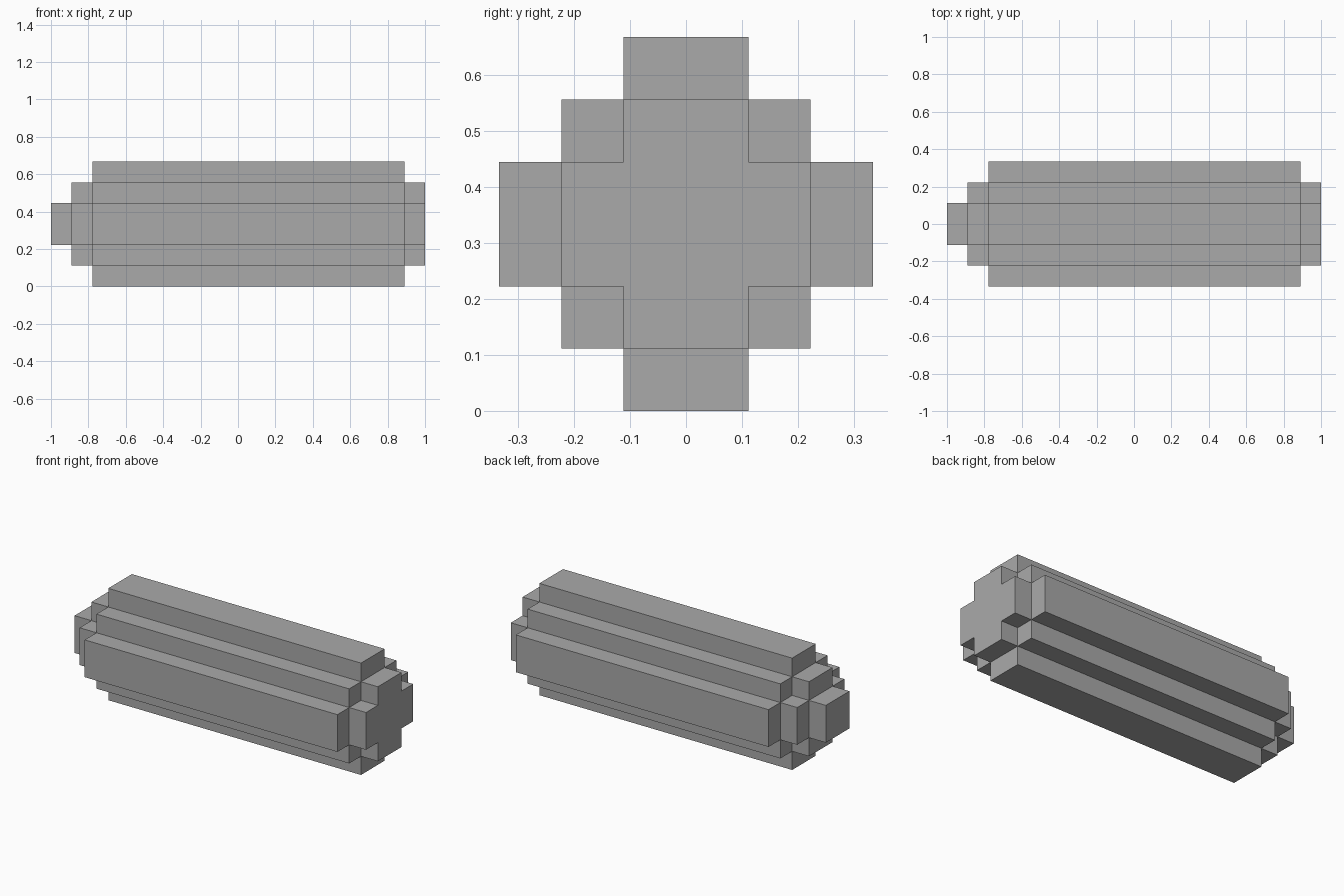
import bpy, bmesh
from mathutils import Vector

cube = bpy.data.objects.get("Cube")
if cube:
    bpy.data.objects.remove(cube, do_unlink=True)

U = 1 / 9  # one block step

# Stepped blocks: x start, x end, half depth, half height (in steps)
BLOCKS = [
    (-7, 8, 3, 1), (-7, 8, 2, 2), (-7, 8, 1, 3),  # long body
    (-8, 9, 2, 1), (-8, 9, 1, 2),                 # cross-shaped ends
    (-9, 9, 1, 1),                                # core with end nub
]
X_CUTS = [-9, -8, -7, 8, 9]
SIDE_CUTS = [-3, -2, -1, 1, 2, 3]
CUTS = [X_CUTS, SIDE_CUTS, SIDE_CUTS]


def solid(cell):
    """True when the grid cell lies inside any block."""
    if any(not 0 <= c < len(cuts) - 1 for c, cuts in zip(cell, CUTS)):
        return False
    x, y, z = [(cuts[c] + cuts[c + 1]) / 2 for c, cuts in zip(cell, CUTS)]
    return any(a < x < b and abs(y) < hy and abs(z) < hz
               for a, b, hy, hz in BLOCKS)


def add_side(bm, cell, axis, side):
    """Add the outer quad of a cell on one side of one axis."""
    u, v = (axis + 1) % 3, (axis + 2) % 3
    ring = [(0, 0), (1, 0), (1, 1), (0, 1)]
    if not side:
        ring.reverse()
    verts = []
    for du, dv in ring:
        p = Vector()
        p[axis] = CUTS[axis][cell[axis] + side]
        p[u] = CUTS[u][cell[u] + du]
        p[v] = CUTS[v][cell[v] + dv]
        p.z += 3
        verts.append(bm.verts.new(p * U))
    bm.faces.new(verts)


# Outer shell of the merged blocks
bm = bmesh.new()
for i in range(len(X_CUTS) - 1):
    for j in range(len(SIDE_CUTS) - 1):
        for k in range(len(SIDE_CUTS) - 1):
            cell = (i, j, k)
            if not solid(cell):
                continue
            for axis in range(3):
                for side in (0, 1):
                    near = list(cell)
                    near[axis] += 1 if side else -1
                    if not solid(near):
                        add_side(bm, cell, axis, side)

# Weld and merge coplanar faces
bmesh.ops.remove_doubles(bm, verts=bm.verts, dist=0.001)
bmesh.ops.dissolve_limit(bm, angle_limit=0.01, verts=bm.verts, edges=bm.edges)
mesh = bpy.data.meshes.new("stepped_log")
bm.to_mesh(mesh)
bm.free()

# Plain grey material
grey = bpy.data.materials.new("plain grey")
grey.use_nodes = True
colour = (0.4, 0.4, 0.4, 1)
grey.diffuse_color = colour
grey.node_tree.nodes["Principled BSDF"].inputs["Base Color"].default_value = colour
mesh.materials.append(grey)

log = bpy.data.objects.new("stepped_log", mesh)
bpy.context.collection.objects.link(log)
